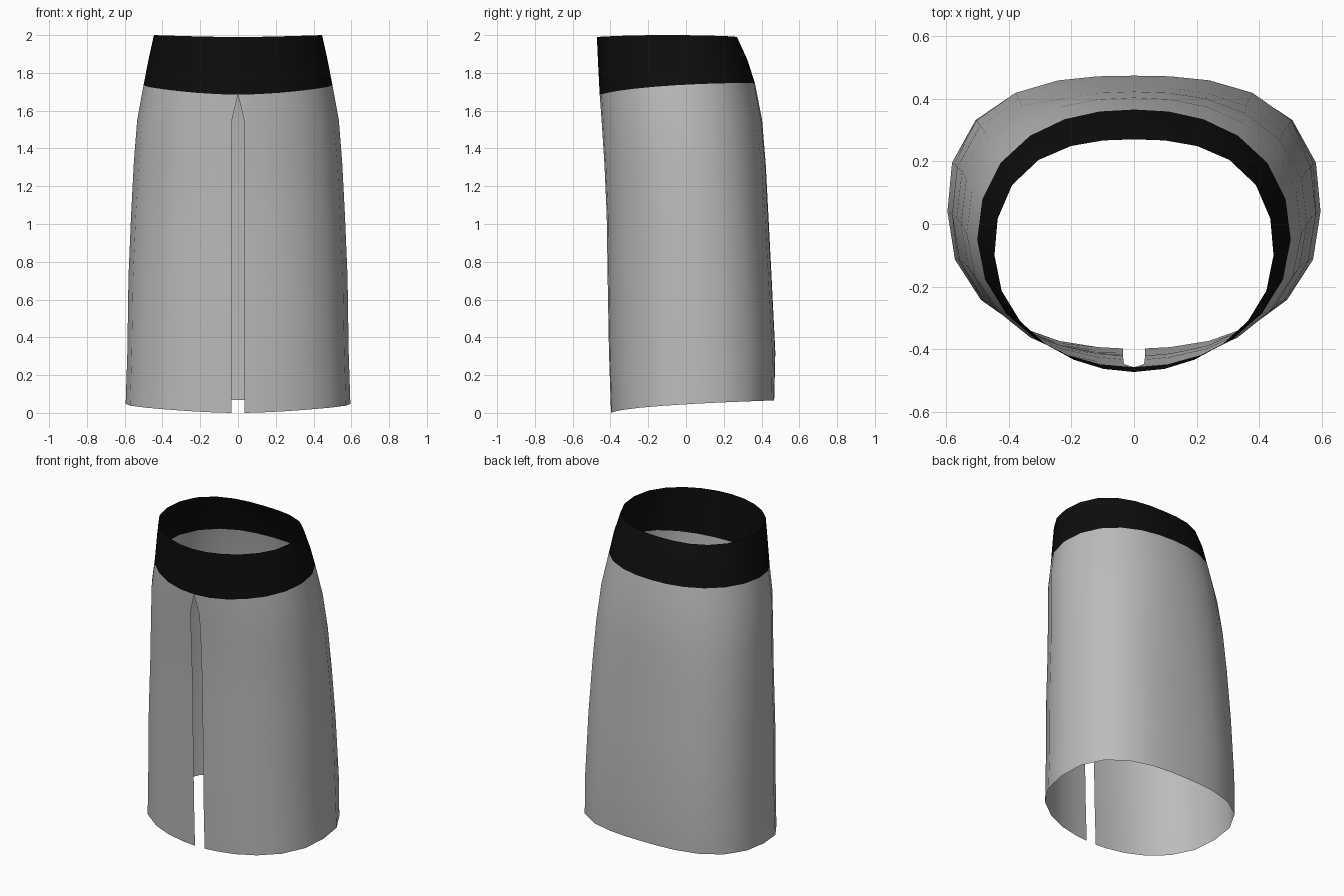
import bpy, bmesh, math

cube = bpy.data.objects.get("Cube")
if cube:
    bpy.data.objects.remove(cube)

SIDES = 24


def make_material(name, color):
    mat = bpy.data.materials.new(name)
    mat.use_nodes = True
    mat.diffuse_color = color
    bsdf = mat.node_tree.nodes["Principled BSDF"]
    bsdf.inputs["Base Color"].default_value = color
    bsdf.inputs["Roughness"].default_value = 0.8
    return mat


def ring_point(ring, i):
    """Point on a rounded oval whose front and back halves differ."""
    half_x, y_front, y_mid, y_back, n_front, n_back, z_front, z_side, z_back = ring
    a = 2 * math.pi * i / SIDES
    s, c = math.sin(a), -math.cos(a)          # the seam column faces the front
    depth = y_back - y_mid if c > 0 else y_mid - y_front
    n = n_back if c > 0 else n_front
    r = (abs(s / half_x) ** n + abs(c / depth) ** n) ** (-1 / n)
    z = z_side + c * (z_back - z_front) / 2 + c * c * ((z_front + z_back) / 2 - z_side)
    return [r * s, y_mid + r * c, z]


def make_shell(name, rings, slit, mat):
    """Open cloth tube; slit gives the half gap at the front of each ring."""
    bm = bmesh.new()
    rows = []
    for ring, gap in zip(rings, slit):
        row = []
        for i in range(SIDES + 1):
            p = ring_point(ring, i)
            if i == 0:
                p[0] = gap
            elif i == SIDES:
                p[0] = -gap
            row.append(bm.verts.new(p))
        rows.append(row)
    for upper, lower in zip(rows, rows[1:]):
        for i in range(SIDES):
            bm.faces.new((upper[i], lower[i], lower[i + 1], upper[i + 1]))
    bmesh.ops.remove_doubles(bm, verts=bm.verts[:], dist=0.0005)
    bmesh.ops.recalc_face_normals(bm, faces=bm.faces[:])
    # Outward normals
    bm.faces.ensure_lookup_table()
    f = bm.faces[0]
    m = f.calc_center_median()
    if f.normal.x * m.x + f.normal.y * m.y < 0:
        bmesh.ops.reverse_faces(bm, faces=bm.faces[:])
    mesh = bpy.data.meshes.new(name)
    bm.to_mesh(mesh)
    bm.free()
    mesh.materials.append(mat)
    obj = bpy.data.objects.new(name, mesh)
    bpy.context.collection.objects.link(obj)
    bpy.ops.object.select_all(action="DESELECT")
    obj.select_set(True)
    bpy.context.view_layer.objects.active = obj
    bpy.ops.object.shade_smooth_by_angle(angle=math.radians(50))
    return obj


black = make_material("black waistband cloth", (0.004, 0.004, 0.004, 1))
grey = make_material("grey skirt cloth", (0.5, 0.5, 0.5, 1))

# Rings: half width, y front, y widest, y back, front and back roundness, z front, side, back
seam = (0.50, -0.457, -0.05, 0.365, 2.0, 2.25, 1.685, 1.735, 1.745)

# Waistband
band = [
    (0.445, -0.472, -0.10, 0.27, 1.95, 2.5, 1.99, 2.00, 1.99),
    (0.474, -0.465, -0.08, 0.325, 1.95, 2.4, 1.84, 1.87, 1.87),
    seam,
]
make_shell("waistband", band, [0, 0, 0], black)

# Skirt body with the open front slit
body = [
    seam,
    (0.534, -0.447, -0.03, 0.403, 2.05, 2.3, 1.55, 1.55, 1.55),
    (0.552, -0.432, 0.00, 0.422, 2.1, 2.4, 1.32, 1.32, 1.32),
    (0.566, -0.420, 0.02, 0.436, 2.15, 2.5, 1.05, 1.05, 1.05),
    (0.580, -0.415, 0.03, 0.453, 2.2, 2.6, 0.72, 0.72, 0.72),
    (0.586, -0.408, 0.04, 0.473, 2.25, 2.7, 0.32, 0.32, 0.32),
    (0.595, -0.397, 0.04, 0.467, 2.3, 2.7, 0.00, 0.048, 0.067),
]
make_shell("skirt_body", body, [0, 0.032, 0.034, 0.035, 0.035, 0.035, 0.035], grey)
